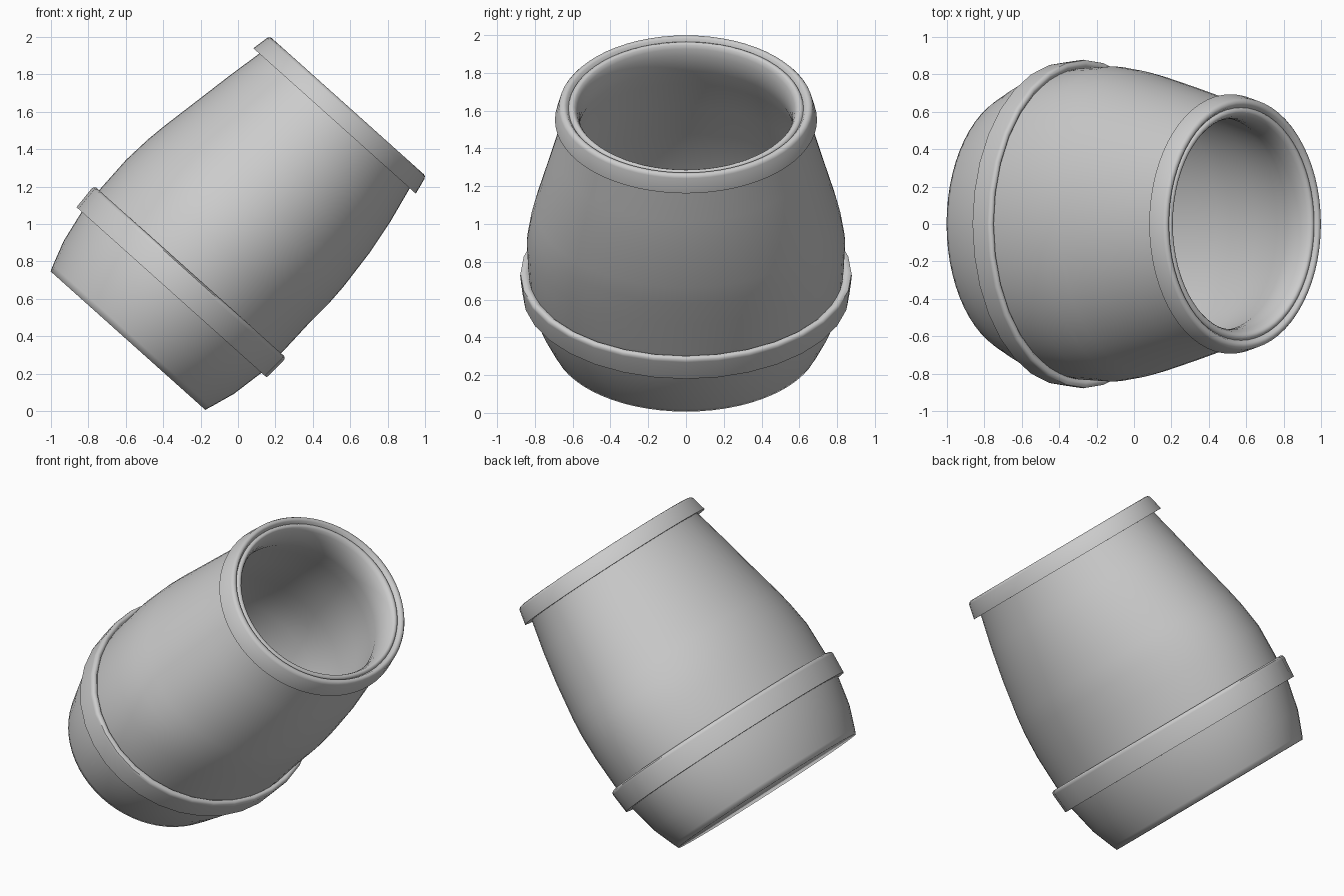
import bpy
import bmesh
import math
from mathutils import Vector

cube = bpy.data.objects.get("Cube")
if cube:
    bpy.data.objects.remove(cube)

AXIS = Vector((0.667, 0, 0.745))      # leaning axis of the barrel
ACROSS = Vector((0.745, 0, -0.667))   # narrow direction of the oval section
WIDE = Vector((0, 1, 0))

# Height along the axis, sideways shift of the centre, width ratio of the oval
SECTIONS = [(-0.12, -0.69, 1.27), (0.25, -0.688, 1.27), (0.6, -0.686, 1.285),
            (0.87, -0.667, 1.24), (1.1, -0.654, 1.21), (1.3, -0.65, 1.195),
            (1.5, -0.65, 1.19), (1.7, -0.65, 1.19)]

grey = bpy.data.materials.new("light_grey")
grey.use_nodes = True
color = (0.6, 0.6, 0.6, 1)
grey.diffuse_color = color
grey.node_tree.nodes["Principled BSDF"].inputs["Base Color"].default_value = color


def section(t):
    for (t0, c0, k0), (t1, c1, k1) in zip(SECTIONS, SECTIONS[1:]):
        if t <= t1:
            f = (t - t0) / (t1 - t0)
            return c0 + f * (c1 - c0), k0 + f * (k1 - k0)
    return SECTIONS[-1][1:]


def oval_lathe(name, profile, sides, closed=False, smooth=50):
    """Sweep (height, radius) points around the leaning oval axis."""
    bm = bmesh.new()
    rings = []
    for t, r in profile:
        shift, wide = section(t)
        ring = []
        for i in range(sides):
            a = math.tau * i / sides
            ring.append(bm.verts.new(AXIS * t + ACROSS * (shift + r * math.cos(a))
                                     + WIDE * r * wide * math.sin(a)))
        rings.append(ring)
    pairs = list(zip(rings, rings[1:]))
    if closed:
        pairs.append((rings[-1], rings[0]))
    for low, high in pairs:
        for i in range(sides):
            j = (i + 1) % sides
            bm.faces.new((low[i], low[j], high[j], high[i]))
    if not closed:
        bm.faces.new(rings[0])
        bm.faces.new(rings[-1])
    bmesh.ops.recalc_face_normals(bm, faces=bm.faces)
    mesh = bpy.data.meshes.new(name)
    bm.to_mesh(mesh)
    bm.free()
    mesh.materials.append(grey)
    obj = bpy.data.objects.new(name, mesh)
    bpy.context.collection.objects.link(obj)
    bpy.ops.object.select_all(action="DESELECT")
    obj.select_set(True)
    bpy.context.view_layer.objects.active = obj
    bpy.ops.object.shade_smooth_by_angle(angle=math.radians(smooth))


# Hollow body: flat base, outer wall, rounded lip, then the inner wall and floor
outer_wall = [(-0.112, 0.555), (-0.08, 0.567), (0.055, 0.612), (0.24, 0.646),
              (0.4, 0.654), (0.6, 0.656), (0.76, 0.653), (0.87, 0.644),
              (1.1, 0.614), (1.3, 0.581), (1.5, 0.54)]
lip = [(1.57, 0.528), (1.59, 0.52), (1.597, 0.507), (1.59, 0.495), (1.57, 0.485),
       (1.53, 0.475), (1.48, 0.472), (1.42, 0.477)]
inner_wall = [(t, r - 0.07) for t, r in reversed(outer_wall[2:-1])]
oval_lathe("barrel_body", outer_wall + lip + inner_wall + [(0.0, 0.5)],
           sides=64, smooth=85)

# Raised hoop around the lower part
oval_lathe("lower_hoop", [
    (0.236, 0.62), (0.236, 0.682), (0.36, 0.689), (0.375, 0.687), (0.384, 0.675),
    (0.382, 0.662), (0.37, 0.652), (0.36, 0.62)], sides=32, closed=True)

# Collar around the mouth
oval_lathe("mouth_collar", [
    (1.5, 0.51), (1.5, 0.583), (1.59, 0.565), (1.602, 0.557), (1.606, 0.545),
    (1.602, 0.533), (1.585, 0.525), (1.57, 0.51)], sides=64, closed=True)
